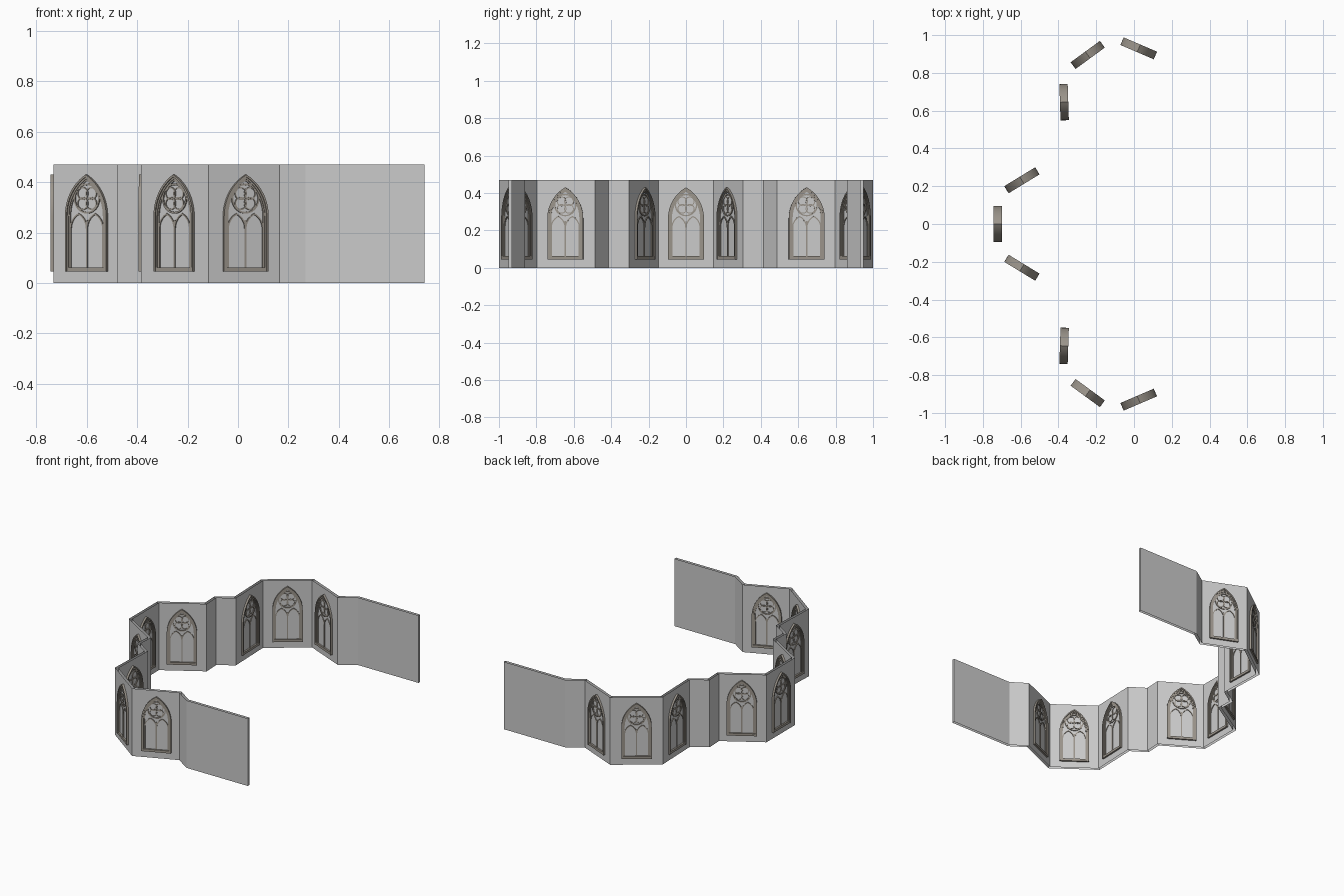
import bpy, bmesh, math
from mathutils import Vector

if "Cube" in bpy.data.objects:
    bpy.data.objects.remove(bpy.data.objects["Cube"])

def material(name, rgb):
    m = bpy.data.materials.new(name)
    m.diffuse_color = (*rgb, 1)
    m.use_nodes = True
    m.node_tree.nodes["Principled BSDF"].inputs["Base Color"].default_value = m.diffuse_color
    return m

WALL = material("pale grey wall", (0.60, 0.60, 0.60))
STONE = material("warm grey stone", (0.33, 0.30, 0.26))

def add_object(name, mesh, loc=(0, 0, 0), rot=0):
    ob = bpy.data.objects.new(name, mesh)
    ob.location, ob.rotation_euler[2] = loc, rot
    bpy.context.collection.objects.link(ob)
    return ob

# Plan of the folded wall: one half, mirrored in y
HEIGHT, THICK = 0.47, 0.018
half = [(-0.722, 0.153), (-0.465, 0.31), (-0.47, 0.42), (-0.365, 0.49), (-0.375, 0.80),
        (-0.115, 0.99), (0.165, 0.870), (0.27, 0.94), (0.74, 0.94)]
path = [Vector((x, -y)) for x, y in reversed(half)] + [Vector(p) for p in half]

def offset(path, d):
    """Mitred parallel copy of an open path."""
    out = []
    for i, p in enumerate(path):
        segs = [(path[j + 1] - path[j]).normalized() for j in (i - 1, i) if 0 <= j < len(path) - 1]
        normals = [Vector((-s.y, s.x)) for s in segs]
        m = sum(normals, Vector((0, 0))).normalized()
        out.append(p + m * d / m.dot(normals[0]))
    return out

# Wall: outer and inner sheets joined at the two ends, open above and below
bm = bmesh.new()
loop = offset(path, THICK / 2) + offset(path, -THICK / 2)[::-1]
low = [bm.verts.new((*p, 0)) for p in loop]
high = [bm.verts.new((*p, HEIGHT)) for p in loop]
for i in range(len(loop)):
    j = (i + 1) % len(loop)
    bm.faces.new((low[i], low[j], high[j], high[i]))
bmesh.ops.recalc_face_normals(bm, faces=bm.faces)
mesh = bpy.data.meshes.new("wall")
bm.to_mesh(mesh)
bm.free()
mesh.materials.append(WALL)
add_object("folded_wall", mesh)

# Window tracery, drawn in the x-z plane
def pointed(cx, w, spring, rise, base, inset=0, n=12):
    """Outline of a pointed arch with straight legs down to base."""
    r = (rise * rise + w * w) / (2 * w)
    c, rad = w - r, r - inset
    top = math.acos(-c / rad)
    right = [(c + rad * math.cos(top * i / n), spring + rad * math.sin(top * i / n)) for i in range(n + 1)]
    right = [(w - inset, base)] + right
    return [(cx + x, z) for x, z in right] + [(cx - x, z) for x, z in right[-2::-1]]

def circle(cx, cz, r, n=24):
    return [(cx + r * math.cos(math.tau * i / n), cz + r * math.sin(math.tau * i / n)) for i in range(n)]

def band(bm, outer, inner, depth, closed=False):
    """Solid strip between two outlines, depth either side of the wall centre."""
    rows = [[bm.verts.new((x, y, z)) for x, z in line]
            for line, y in ((outer, -depth), (outer, depth), (inner, depth), (inner, -depth))]
    n = len(outer)
    for i in range(n if closed else n - 1):
        j = (i + 1) % n
        for a, b in zip(rows, rows[1:] + rows[:1]):
            bm.faces.new((a[i], a[j], b[j], b[i]))
    if not closed:
        for k in (0, n - 1):
            bm.faces.new([r[k] for r in rows])

def arch(bm, cx, w, spring, rise, base, inset0, inset1, depth):
    band(bm, pointed(cx, w, spring, rise, base, inset0),
         pointed(cx, w, spring, rise, base, inset1), depth)

def ring(bm, cx, cz, r, width, depth):
    band(bm, circle(cx, cz, r), circle(cx, cz, r - width), depth, True)

def box(bm, x0, x1, z0, z1, depth):
    band(bm, [(x0, z0), (x0, z1)], [(x1, z0), (x1, z1)], depth)

bm = bmesh.new()
# stepped outer frame
for a, b, d in ((0, 0.008, 0.022), (0.008, 0.015, 0.017), (0.015, 0.021, 0.0135)):
    arch(bm, 0, 0.096, 0.265, 0.165, 0.045, a, b, d)
# sill and mullion
box(bm, -0.09, 0.09, 0.045, 0.062, 0.020)
box(bm, -0.004, 0.004, 0.06, 0.25, 0.0135)
# two lancets
for s in (-1, 1):
    arch(bm, s * 0.038, 0.040, 0.215, 0.062, 0.06, 0, 0.006, 0.0135)
# rose with four small rings
ring(bm, 0, 0.335, 0.060, 0.007, 0.0140)
for k in range(4):
    a = math.pi / 4 + k * math.pi / 2
    ring(bm, 0.028 * math.cos(a), 0.335 + 0.028 * math.sin(a), 0.026, 0.005, 0.0130)
bmesh.ops.recalc_face_normals(bm, faces=bm.faces)
window = bpy.data.meshes.new("tracery_window")
bm.to_mesh(window)
bm.free()
window.materials.append(STONE)
window.polygons.foreach_set("use_smooth", [True] * len(window.polygons))
window.set_sharp_from_angle(angle=math.radians(35))

# Nine windows, three per bay, at the middle of their wall panels
mid = len(half) - 1
for k in (-6, -5, -4, -1, 0, 1, 4, 5, 6):
    a, b = path[mid + k], path[mid + k + 1]
    c, d = (a + b) / 2, b - a
    add_object(f"window_{k + 7}", window, (c.x, c.y, 0), math.atan2(d.y, d.x))
